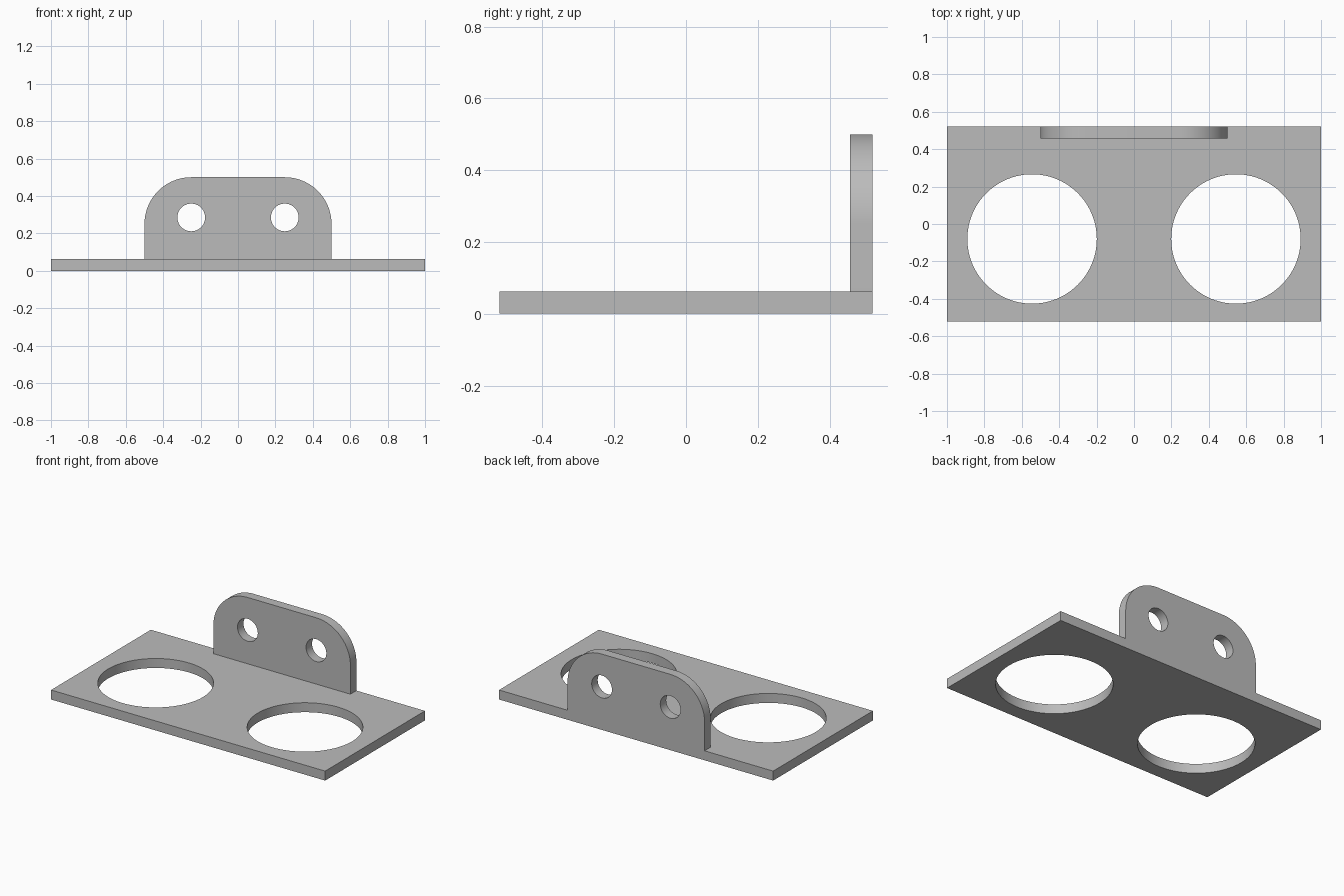
import bpy, bmesh, math
from mathutils import Matrix, Vector

if "Cube" in bpy.data.objects:
    bpy.data.objects.remove(bpy.data.objects["Cube"])

THICK = 0.0625
HALF_DEPTH = 0.52

grey = bpy.data.materials.new("plain grey")
grey.use_nodes = True
grey.diffuse_color = (0.5, 0.5, 0.5, 1)
grey.node_tree.nodes["Principled BSDF"].inputs["Base Color"].default_value = (0.5, 0.5, 0.5, 1)


def slab(name, outline, direction):
    """Extrude a flat outline along a direction."""
    bm = bmesh.new()
    face = bm.faces.new([bm.verts.new(p) for p in outline])
    grown = bmesh.ops.extrude_face_region(bm, geom=[face])["geom"]
    verts = [v for v in grown if isinstance(v, bmesh.types.BMVert)]
    bmesh.ops.translate(bm, verts=verts, vec=direction)
    bmesh.ops.recalc_face_normals(bm, faces=bm.faces)
    mesh = bpy.data.meshes.new(name)
    bm.to_mesh(mesh)
    bm.free()
    mesh.materials.append(grey)
    obj = bpy.data.objects.new(name, mesh)
    bpy.context.collection.objects.link(obj)
    return obj


def drill(obj, centre, radius, axis, sides):
    """Cut a round hole through an object."""
    turn = Vector((0, 0, 1)).rotation_difference(Vector(axis)).to_matrix().to_4x4()
    bm = bmesh.new()
    bmesh.ops.create_cone(bm, cap_ends=True, segments=sides, radius1=radius, radius2=radius,
                          depth=0.3, matrix=Matrix.Translation(centre) @ turn)
    mesh = bpy.data.meshes.new("hole_cutter")
    bm.to_mesh(mesh)
    bm.free()
    mesh.materials.append(grey)
    cutter = bpy.data.objects.new("hole_cutter", mesh)
    cutter.hide_render = True
    bpy.context.collection.objects.link(cutter)
    cut = obj.modifiers.new("hole", "BOOLEAN")
    cut.operation, cut.solver, cut.object = "DIFFERENCE", "EXACT", cutter
    bpy.context.view_layer.objects.active = obj
    bpy.ops.object.modifier_apply(modifier=cut.name)
    bpy.data.objects.remove(cutter)


# Base plate with two large holes
corners = [(-1, -1), (1, -1), (1, 1), (-1, 1)]
base = slab("base_plate", [(x, y * HALF_DEPTH, 0) for x, y in corners], (0, 0, THICK))

# Upright tab with rounded top corners, flush with the back edge
arc = [math.radians(a) for a in range(0, 91, 3)]
right_side = [(0.5, THICK)] + [(0.25 + 0.25 * math.cos(a), 0.25 + 0.25 * math.sin(a)) for a in arc]
profile = right_side + [(-x, z) for x, z in reversed(right_side)]
tab = slab("mounting_tab", [(x, HALF_DEPTH, z) for x, z in profile], (0, -THICK, 0))

for side in (-1, 1):
    drill(base, (side * 0.545, -0.08, THICK / 2), 0.346, (0, 0, 1), 96)
    drill(tab, (side * 0.25, HALF_DEPTH - THICK / 2, 0.285), 0.074, (0, 1, 0), 64)

# Smooth the curved walls, keep the edges crisp
for obj in (base, tab):
    bpy.ops.object.select_all(action="DESELECT")
    obj.select_set(True)
    bpy.context.view_layer.objects.active = obj
    bpy.ops.object.shade_smooth_by_angle(angle=math.radians(30))
